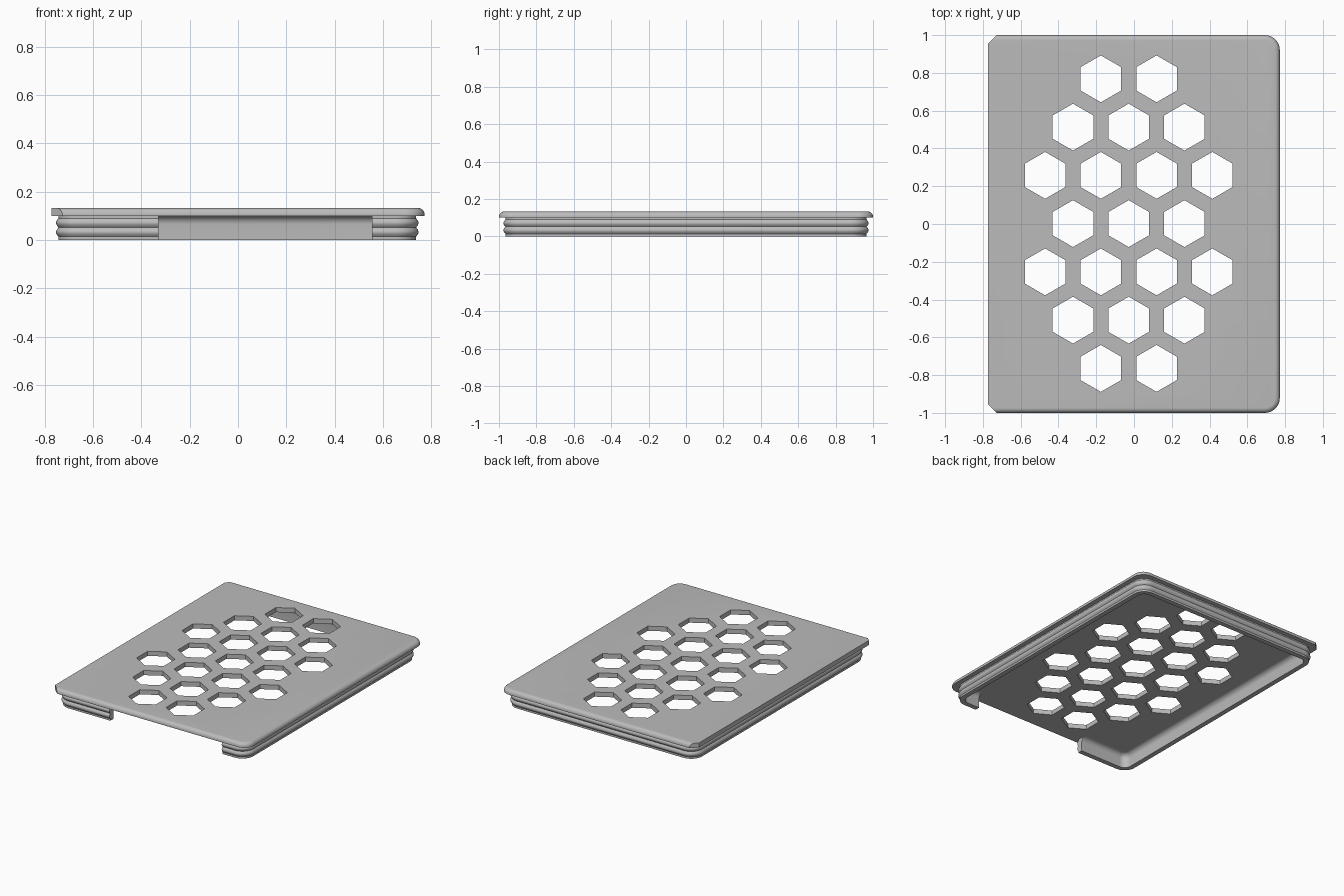
import bpy, bmesh
from math import sin, cos, pi, radians

default = bpy.data.objects.get("Cube")
if default:
    bpy.data.objects.remove(default)

grey = bpy.data.materials.new("plain grey")
grey.use_nodes = True
colour = (0.5, 0.5, 0.5, 1)
grey.diffuse_color = colour
grey.node_tree.nodes["Principled BSDF"].inputs["Base Color"].default_value = colour

HALF_X, HALF_Y = 0.772, 1.0
PLATE_LOW, PLATE_HIGH = 0.10, 0.133


def make_object(name, bm):
    bmesh.ops.recalc_face_normals(bm, faces=bm.faces)
    mesh = bpy.data.meshes.new(name)
    bm.to_mesh(mesh)
    bm.free()
    mesh.materials.append(grey)
    obj = bpy.data.objects.new(name, mesh)
    bpy.context.collection.objects.link(obj)
    return obj


def loft(name, loops, ring=False):
    """Skin a stack of outlines; close into a ring or cap both ends."""
    bm = bmesh.new()
    rows = [[bm.verts.new(p) for p in loop] for loop in loops]
    pairs = list(zip(rows, rows[1:]))
    if ring:
        pairs.append((rows[-1], rows[0]))
    else:
        bm.faces.new(rows[0])
        bm.faces.new(rows[-1])
    for a, b in pairs:
        for i in range(len(a)):
            j = (i + 1) % len(a)
            bm.faces.new((a[i], a[j], b[j], b[i]))
    return make_object(name, bm)


def arc(cx, cy, r, start, steps=10):
    angles = [start + pi / 2 * i / steps for i in range(steps + 1)]
    return [(cx + r * cos(a), cy + r * sin(a)) for a in angles]


def cut(obj, cutter):
    mod = obj.modifiers.new("cut", "BOOLEAN")
    mod.operation, mod.solver, mod.object = "DIFFERENCE", "EXACT", cutter
    bpy.context.view_layer.objects.active = obj
    bpy.ops.object.modifier_apply(modifier=mod.name)
    bpy.data.objects.remove(cutter)


def smooth(obj):
    bpy.ops.object.select_all(action="DESELECT")
    obj.select_set(True)
    bpy.context.view_layer.objects.active = obj
    bpy.ops.object.shade_smooth_by_angle(angle=radians(35))


# Lid plate: rounded edge on three sides, left side cut square with chamfered corners
def plate_loop(inset, z, corner=0.08, chamfer=0.045):
    cx, cy, r = HALF_X - corner, HALF_Y - corner, corner - inset
    x, y = -HALF_X + chamfer - inset, HALF_Y - inset
    pts = arc(cx, -cy, r, -pi / 2) + arc(cx, cy, r, 0)
    pts += [(x, y), (-HALF_X, HALF_Y - chamfer),
            (-HALF_X, chamfer - HALF_Y), (x, -y)]
    return [(px, py, z) for px, py in pts]


round_r = 0.027
edge = [(0, PLATE_LOW)]
for i in range(9):
    a = pi / 2 * i / 8
    edge.append((round_r * (1 - cos(a)), PLATE_HIGH - round_r * (1 - sin(a))))
plate = loft("lid_plate", [plate_loop(d, z) for d, z in edge])

# Hexagonal vent holes in staggered rows
PITCH, HEX_R = 0.295, 0.124
bm = bmesh.new()
for row, count in enumerate((2, 3, 4, 3, 4, 3, 2)):
    y = (3 - row) * PITCH * sin(pi / 3) + 0.002
    for k in range(count):
        x = -0.028 + (k - (count - 1) / 2) * PITCH
        ends = []
        for z in (0.0, 0.3):
            ends.append([bm.verts.new((x + HEX_R * sin(i * pi / 3),
                                       y + HEX_R * cos(i * pi / 3), z))
                         for i in range(6)])
            bm.faces.new(ends[-1])
        for i in range(6):
            j = (i + 1) % 6
            bm.faces.new((ends[0][i], ends[0][j], ends[1][j], ends[1][i]))
cut(plate, make_object("vent_cutter", bm))
smooth(plate)


# Skirt wall: two rounded ridges outside, concave fillet inside
def skirt_loop(inset, z, corner=0.085):
    hx, hy = 0.74 - corner, 0.966 - corner
    r = corner - inset
    pts = []
    for k, (sx, sy) in enumerate(((1, 1), (-1, 1), (-1, -1), (1, -1))):
        pts += arc(sx * hx - 0.003, sy * hy, r, k * pi / 2)
    return [(x, y, z) for x, y in pts]


WALL, FILLET = 0.035, 0.035
section = [(0, 0), (0, 0.014)]
for base in (0.014, 0.052):
    for i in range(1, 9):
        section.append((-0.01 * sin(pi * i / 8), base + 0.038 * i / 8))
section.append((0, PLATE_LOW))
for i in range(9):
    a = pi / 2 * i / 8
    section.append((WALL + FILLET * (1 - sin(a)),
                    PLATE_LOW - FILLET * (1 - cos(a))))
section[-9:] = [(WALL + FILLET * (1 - sin(pi / 16 * i)),
                 PLATE_LOW - FILLET * (1 - cos(pi / 16 * i))) for i in range(9)]
section.append((WALL, 0))
skirt = loft("skirt_wall", [skirt_loop(d, z) for d, z in section], ring=True)

# Opening through the front wall
bm = bmesh.new()
bmesh.ops.create_cube(bm, size=1)
bmesh.ops.scale(bm, verts=bm.verts, vec=(0.885, 0.2, 0.4))
bmesh.ops.translate(bm, verts=bm.verts, vec=(0.1125, -0.97, 0.1))
cut(skirt, make_object("opening_cutter", bm))
smooth(skirt)
